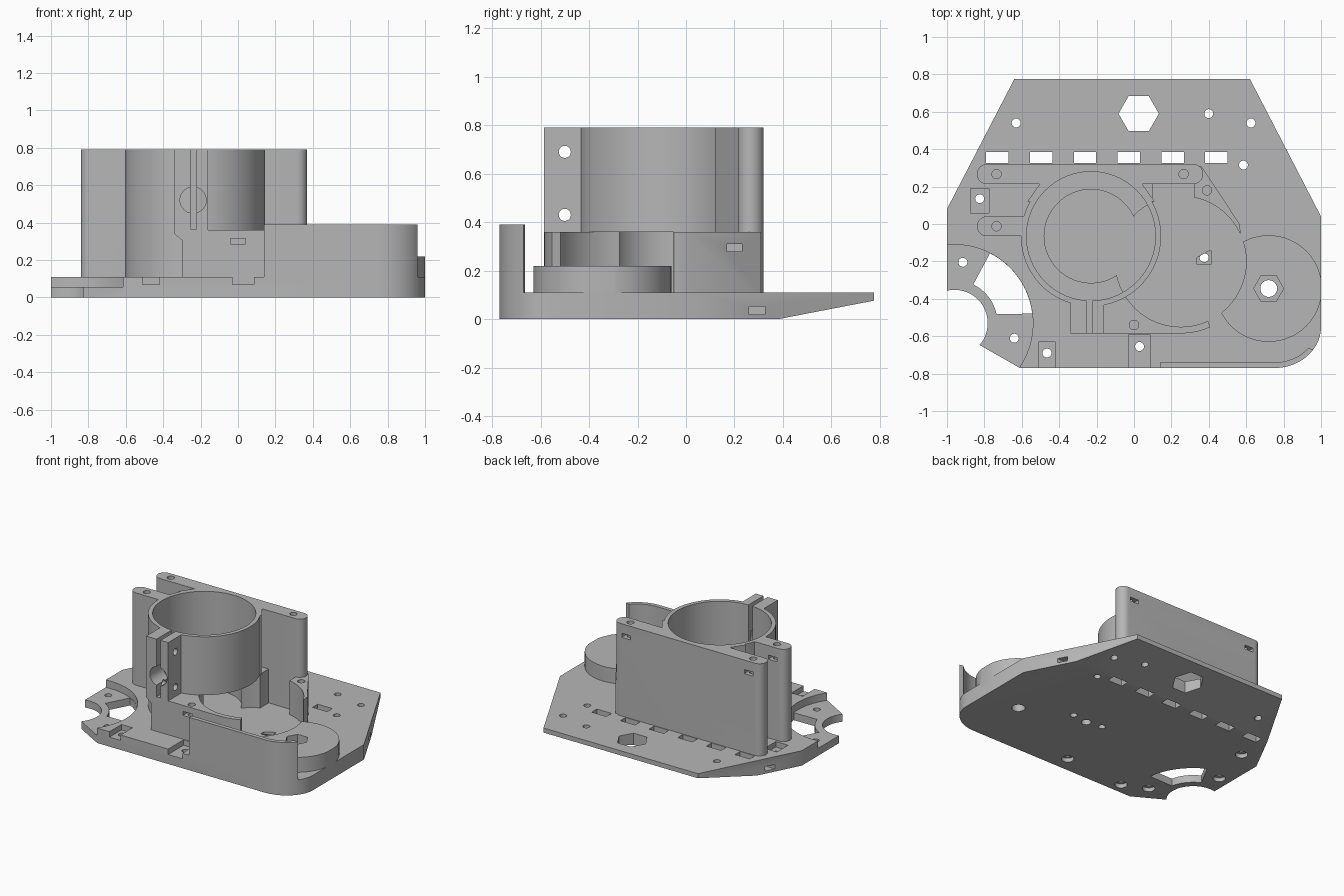
import bpy, bmesh
from math import cos, sin, radians
from mathutils import Vector

if "Cube" in bpy.data.objects:
    bpy.data.objects.remove(bpy.data.objects["Cube"])

grey = bpy.data.materials.new("plain grey")
grey.use_nodes = True
grey.diffuse_color = (0.47, 0.47, 0.47, 1)
grey.node_tree.nodes["Principled BSDF"].inputs["Base Color"].default_value = grey.diffuse_color


def prism(name, pts, lo, hi, axis="z"):
    """Extrude a 2D outline along an axis from lo to hi."""
    place = {"z": lambda a, b, h: (a, b, h),
             "y": lambda a, b, h: (a, h, b),
             "x": lambda a, b, h: (h, a, b)}[axis]
    bm = bmesh.new()
    face = bm.faces.new([bm.verts.new(place(a, b, lo)) for a, b in pts])
    shift = Vector(place(0, 0, hi - lo))
    new = bmesh.ops.extrude_face_region(bm, geom=[face])["geom"]
    bmesh.ops.translate(bm, vec=shift, verts=[v for v in new if isinstance(v, bmesh.types.BMVert)])
    bmesh.ops.recalc_face_normals(bm, faces=bm.faces)
    mesh = bpy.data.meshes.new(name)
    bm.to_mesh(mesh)
    bm.free()
    mesh.materials.append(grey)
    obj = bpy.data.objects.new(name, mesh)
    bpy.context.collection.objects.link(obj)
    return obj


def arc(c, r, a0, a1, n=16, ry=None):
    ry = ry or r
    angles = [radians(a0 + (a1 - a0) * i / n) for i in range(n + 1)]
    return [(c[0] + r * cos(t), c[1] + ry * sin(t)) for t in angles]


def disc(c, r, lo, hi, n=32, axis="z", name="cutter"):
    return prism(name, arc(c, r, 0, 360, n)[:-1], lo, hi, axis)


def block(x0, x1, y0, y1, z0, z1, name="cutter"):
    return prism(name, [(x0, y0), (x1, y0), (x1, y1), (x0, y1)], z0, z1)


def cut(obj, *cutters):
    for c in cutters:
        c.hide_render = True
        mod = obj.modifiers.new("cut", "BOOLEAN")
        mod.operation, mod.solver, mod.object = "DIFFERENCE", "EXACT", c
        bpy.context.view_layer.objects.active = obj
        bpy.ops.object.modifier_apply(modifier=mod.name)
        bpy.data.objects.remove(c)


MOTOR, GEAR, HUB, NOTCH = (-0.23, -0.065), (0.25, -0.2), (0.72, -0.345), (-0.96, -0.53)
DECK, SEAT, TOP = 0.11, 0.36, 0.79


def bore():
    return disc(MOTOR, 0.345, SEAT, 1, 64)


def gear_recess():
    return disc(GEAR, 0.35, DECK, SEAT + 0.02, 64)


# Base plate with a rounded front corner and tapered rear underside
corner = (0.75, -0.55)
plate = prism("base_plate", [(-0.64, 0.775), (-1, 0.08), (-1, -0.55), (-0.82, -0.65), (-0.61, -0.77)]
              + arc(corner, 0.25, -90, 0, 20, 0.22) + [(1, 0.04), (0.62, 0.775)], 0, DECK)
cut(plate,
    prism("cutter", [(0.38, 0), (0.8, 0.081), (0.8, -0.1), (0.38, -0.1)], -2, 2, "x"),
    disc(NOTCH, 0.42, 0.055, 0.3, 64),
    disc(NOTCH, 0.178, -0.1, 0.3, 48),
    prism("cutter", arc(NOTCH, 0.23, 64, 12) + arc(NOTCH, 0.419, 7, 63), -0.1, 0.3),
    disc((0.025, 0.59), 0.108, -0.1, 0.3, 6))
for i in range(6):
    x = -0.73 + 0.234 * i
    cut(plate, block(x - 0.06, x + 0.06, 0.325, 0.385, -0.1, 0.3))

# Screw holes, some countersunk from below
sunk = [(-0.63, 0.54), (0.625, 0.54), (0.585, 0.315), (-0.825, 0.135), (-0.915, -0.205),
        (-0.64, -0.61), (-0.465, -0.69), (0.03, -0.655)]
plain = [(0.4, 0.59), (0.13, -0.18), (0.375, -0.18)]
for p in sunk + plain:
    cut(plate, disc(p, 0.024, -0.1, 0.3, 20))
for p in sunk[3:]:
    cut(plate, disc(p, 0.042, -0.1, 0.03, 20))
cut(plate, disc(GEAR, 0.033, -0.1, 0.3, 24), disc(HUB, 0.045, -0.1, 0.3, 24))

# Square nut pockets and side slots
for x, y, w, d in ((-0.825, 0.125, 0.1, 0.13), (0.13, -0.18, 0.075, 0.075), (0.375, -0.18, 0.075, 0.075),
                   (-0.465, -0.72, 0.09, 0.18), (0.027, -0.69, 0.115, 0.2)):
    cut(plate, block(x - w / 2, x + w / 2, y - d / 2, y + d / 2, 0.07, 0.3))
for x in (-0.89, 0.87):
    cut(plate, block(x - 0.08, x + 0.08, 0.26, 0.325, 0.02, 0.052))

# Curved front guard wall
prism("guard_wall", [(0.14, -0.77)] + arc(corner, 0.25, -90, -33, 16, 0.22)
      + arc(corner, 0.225, -37, -90, 16, 0.19) + [(0.14, -0.74)], 0.05, 0.39)

# Round axle hub, trimmed at the plate edge
hub = disc(HUB, 0.285, 0.08, 0.22, 64, name="axle_hub")
cut(hub, block(1, 1.2, -1, 1, -0.1, 0.5), gear_recess(),
    disc(HUB, 0.045, -0.1, 0.5, 24), disc(HUB, 0.08, 0.15, 0.5, 6))

# Gear housing around the recess
housing = prism("gear_housing", [(-0.3, -0.585), (0.2, -0.585)] + arc(GEAR, 0.385, -92, -66, 8)
                + [(0.3, -0.2), (0.57, -0.05), (0.565, 0.0), (0.36, 0.31), (0, 0.31), (0, 0.1), (-0.23, 0)],
                DECK - 0.02, SEAT)
seat = disc(MOTOR, 0.375, DECK - 0.02, SEAT, 64, name="motor_seat")
for part in (housing, seat):
    cut(part, gear_recess(), disc(MOTOR, 0.25, DECK, 0.5, 64), block(0.1, 0.32, -0.05, 0.215, DECK, 0.5))
cut(housing, disc((0, -0.54), 0.025, 0.22, 0.5, 20), disc((0.39, 0.18), 0.025, 0.22, 0.5, 20),
    block(-0.04, 0.04, -0.7, -0.51, 0.285, 0.315), block(0.36, 0.6, 0.17, 0.23, 0.28, 0.31))

# Motor barrel with a split front
barrel = disc(MOTOR, 0.375, SEAT, TOP, 64, name="motor_barrel")
clamp = prism("barrel_clamp", [(-0.3, 0.1), (-0.16, 0.1), (-0.16, TOP), (-0.34, TOP), (-0.34, 0.34), (-0.3, 0.305)],
              -0.585, -0.36, "y")
for part in (barrel, clamp):
    cut(part, bore(), block(-0.255, -0.222, -0.7, -0.3, SEAT + 0.005, 1))
cut(clamp, disc((-0.24, 0.52), 0.07, -0.7, -0.3, 32, "y"))
for z in (0.43, 0.69):
    cut(clamp, disc((-0.5, z), 0.025, -0.5, 0, 20, "x"))

# Upright mounting slabs with screw holes and nut slots
for name, y, x1, holes in (("rear_slab", 0.267, 0.317, (-0.735, 0.265)),
                           ("side_slab", -0.012, -0.5, (-0.735,))):
    r = 0.053
    slab = prism(name, arc((-0.787, y), r, 90, 270) + arc((x1, y), r, -90, 90), DECK - 0.02, TOP)
    cut(slab, bore(), disc(MOTOR, 0.25, DECK, 0.5, 64))
    for x in holes:
        cut(slab, disc((x, y), 0.025, 0.6, 1, 20), block(x - 0.035, x + 0.035, y - 0.03, y + 0.1, 0.69, 0.72))

# Gussets joining the barrel to the rear slab
for side in (-1, 1):
    pts = [(MOTOR[0] + side * a, b) for a, b in ((0.27, 0.22), (0.34, 0.12), (0.2, 0.12), (0.15, 0.22))]
    gusset = prism("slab_gusset", pts, SEAT if side > 0 else DECK, TOP)
    cut(gusset, bore())

# Smooth the round walls, keep edges sharp
for obj in bpy.context.collection.objects:
    obj.select_set(obj.type == "MESH")
bpy.ops.object.shade_smooth_by_angle(angle=radians(30))
